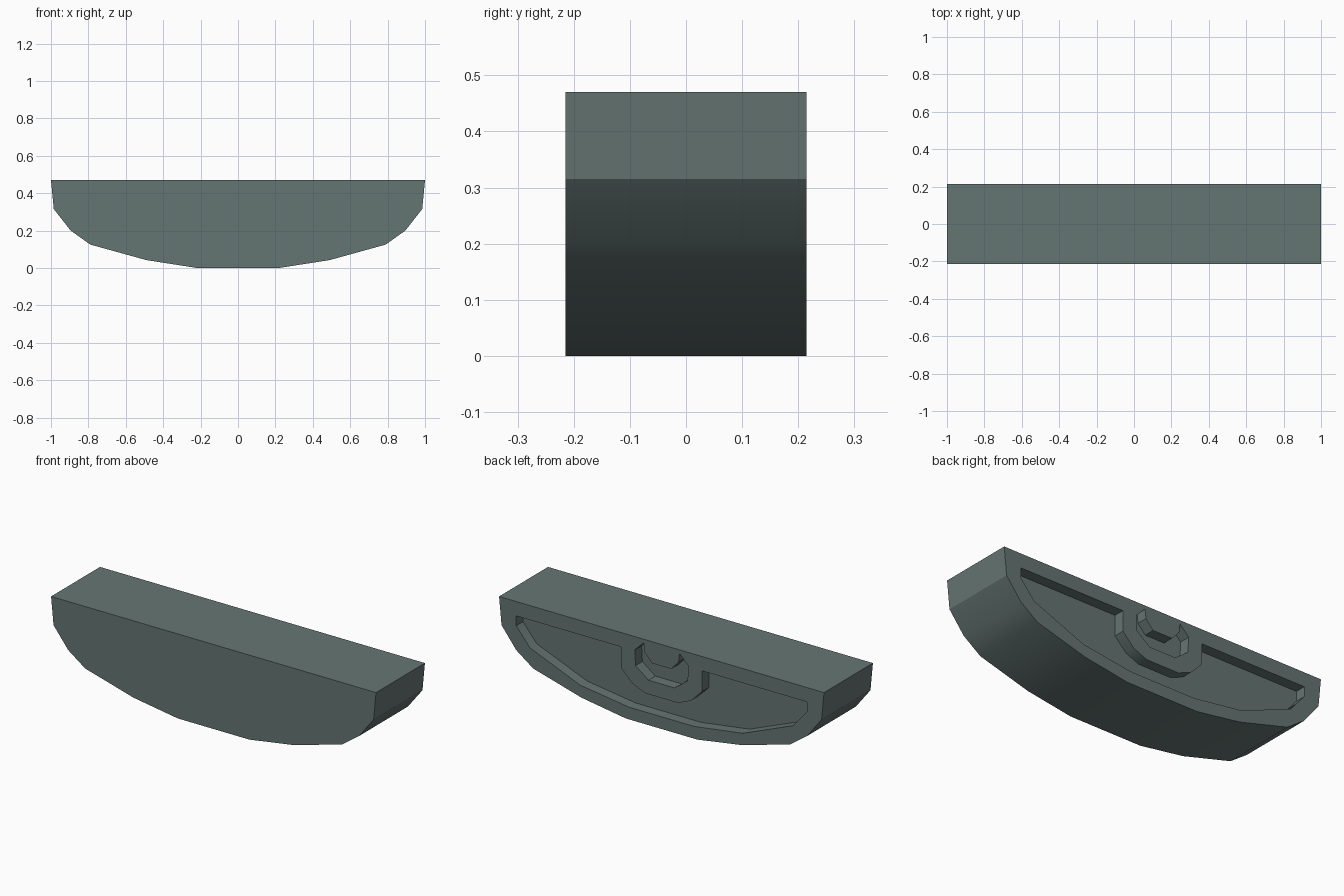
import bpy, bmesh, math

if "Cube" in bpy.data.objects:
    bpy.data.objects.remove(bpy.data.objects["Cube"])

BACK, DEPTH = 0.215, 0.06


def mirrored(half):
    """Close a right-hand half profile with its mirror image."""
    return half + [(-x, z) for x, z in reversed(half)]


def prism(name, profile, y0, y1):
    """Extrude an xz profile from y0 to y1."""
    bm = bmesh.new()
    face = bm.faces.new([bm.verts.new((x, y0, z)) for x, z in profile])
    new = bmesh.ops.extrude_face_region(bm, geom=[face])["geom"]
    verts = [v for v in new if isinstance(v, bmesh.types.BMVert)]
    bmesh.ops.translate(bm, verts=verts, vec=(0, y1 - y0, 0))
    bmesh.ops.recalc_face_normals(bm, faces=bm.faces)
    mesh = bpy.data.meshes.new(name)
    bm.to_mesh(mesh)
    bm.free()
    obj = bpy.data.objects.new(name, mesh)
    bpy.context.collection.objects.link(obj)
    return obj


# Rounded half-shell body
body = prism("half_round_body", mirrored([
    (1.0, 0.47), (0.985, 0.315), (0.895, 0.2), (0.79, 0.125),
    (0.49, 0.042), (0.22, 0.003)]), -BACK, BACK)
for v in body.data.vertices:
    if v.co.z < 0.01:
        v.co.z = 0

# Back recess running around the central hub
rim = mirrored([(0.25, 0.39), (0.895, 0.39), (0.895, 0.335), (0.81, 0.235),
                (0.5, 0.11), (0.2, 0.068)])
hub = [(-0.25, 0.275), (-0.18, 0.205), (-0.10, 0.172),
       (0.10, 0.172), (0.18, 0.205), (0.25, 0.275)]

# Horseshoe groove inside the hub
groove_outer = mirrored([(0.11, 0.45), (0.165, 0.395), (0.16, 0.31), (0.08, 0.25)])
groove_inner = [(-0.105, 0.40), (-0.06, 0.35), (0.06, 0.35), (0.105, 0.40)]

for name, profile in (("recess_cutter", rim + hub),
                      ("groove_cutter", groove_outer + groove_inner)):
    cutter = prism(name, profile, BACK - DEPTH, BACK + 0.1)
    cutter.hide_render = True
    cutter.hide_set(True)
    mod = body.modifiers.new(name, 'BOOLEAN')
    mod.operation = 'DIFFERENCE'
    mod.solver = 'EXACT'
    mod.object = cutter

# Bake the cuts and remove the cutters
bpy.context.view_layer.objects.active = body
body.select_set(True)
for mod in list(body.modifiers):
    cutter = mod.object
    bpy.ops.object.modifier_apply(modifier=mod.name)
    bpy.data.objects.remove(cutter)
bpy.ops.object.shade_smooth_by_angle(angle=math.radians(30))

# Muted green-grey finish
mat = bpy.data.materials.new("green_grey")
mat.diffuse_color = (0.13, 0.18, 0.17, 1)
mat.use_nodes = True
mat.node_tree.nodes["Principled BSDF"].inputs["Base Color"].default_value = mat.diffuse_color
body.data.materials.clear()
body.data.materials.append(mat)
